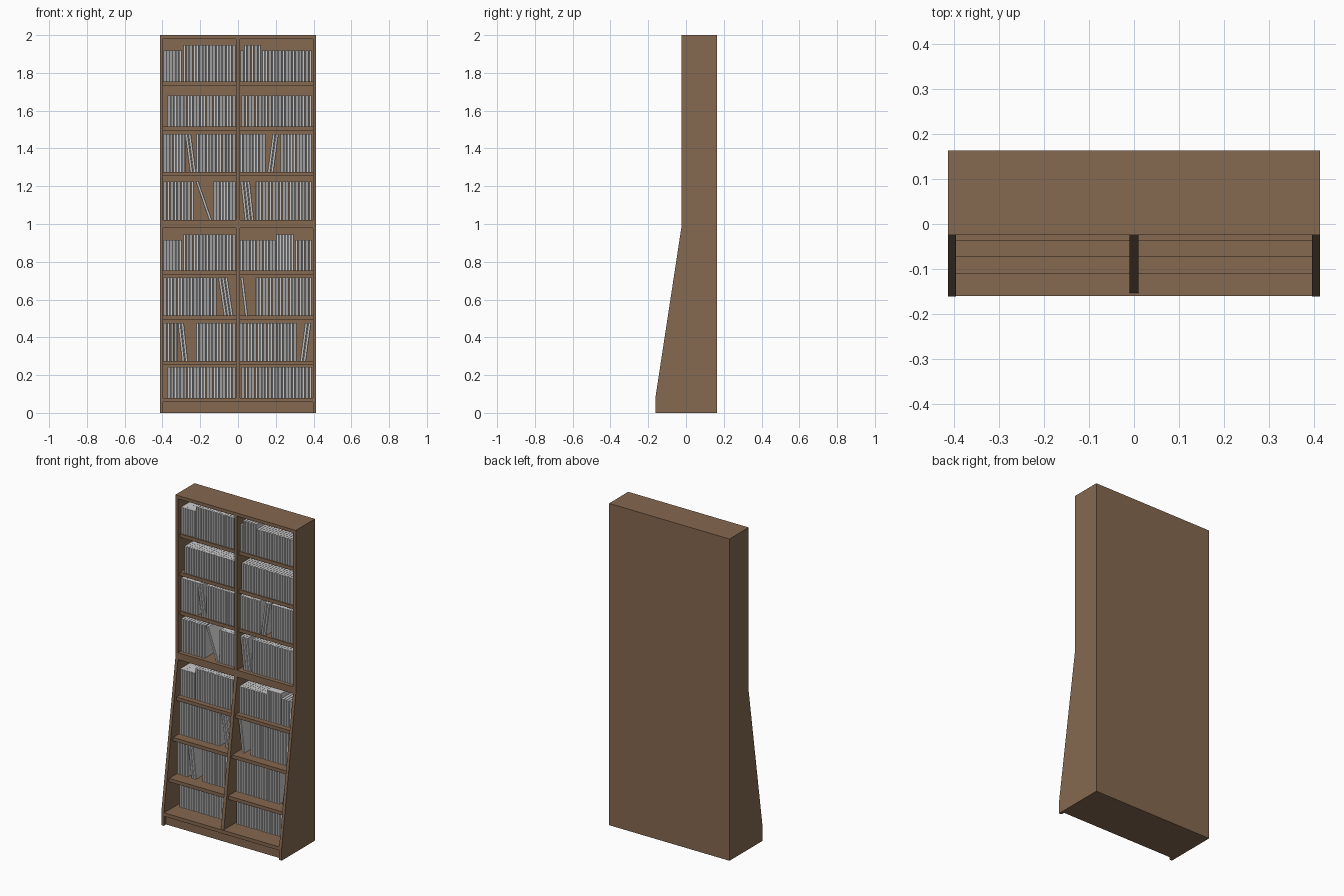
import bpy
import bmesh

cube = bpy.data.objects.get("Cube")
if cube:
    bpy.data.objects.remove(cube, do_unlink=True)


def make_material(name, rgb):
    mat = bpy.data.materials.new(name)
    mat.use_nodes = True
    color = (*rgb, 1)
    mat.diffuse_color = color
    bsdf = next(n for n in mat.node_tree.nodes if n.type == 'BSDF_PRINCIPLED')
    bsdf.inputs["Base Color"].default_value = color
    bsdf.inputs["Roughness"].default_value = 0.7
    return mat


WOOD = make_material("brown wood", (0.235, 0.14, 0.08))
PAPER = make_material("light grey book", (0.6, 0.6, 0.6))


def finish(name, bm, mat):
    bmesh.ops.recalc_face_normals(bm, faces=bm.faces)
    mesh = bpy.data.meshes.new(name)
    bm.to_mesh(mesh)
    bm.free()
    mesh.materials.append(mat)
    obj = bpy.data.objects.new(name, mesh)
    bpy.context.collection.objects.link(obj)
    return obj


def add_prism(bm, lower, upper):
    """Closed solid between two matching rings of points."""
    a = [bm.verts.new(p) for p in lower]
    b = [bm.verts.new(p) for p in upper]
    bm.faces.new(a)
    bm.faces.new(b)
    n = len(a)
    for i in range(n):
        j = (i + 1) % n
        bm.faces.new((a[i], a[j], b[j], b[i]))


def board(name, x0, x1, y0, y1, z0, z1):
    bm = bmesh.new()
    ring = [(x0, y0), (x1, y0), (x1, y1), (x0, y1)]
    add_prism(bm, [(x, y, z0) for x, y in ring], [(x, y, z1) for x, y in ring])
    return finish(name, bm, WOOD)


def upright(name, x0, x1, profile):
    bm = bmesh.new()
    add_prism(bm, [(x0, y, z) for y, z in profile], [(x1, y, z) for y, z in profile])
    return finish(name, bm, WOOD)


HALF, INNER, MID = 0.414, 0.396, 0.01
BACK, FRONT, TOP_FRONT = 0.164, -0.162, -0.024
THICK, BOOK_DEPTH, PITCH = 0.022, 0.13, 0.0174

# Uprights with a sloping lower front
side = [(BACK, 0), (FRONT, 0), (FRONT, 0.08), (TOP_FRONT, 0.985), (TOP_FRONT, 2), (BACK, 2)]
upright("right_side", -HALF, -INNER, side)
upright("left_side", INNER, HALF, side)
upright("divider", -MID, MID, [(0.15, 0.07), (-0.155, 0.07), (-0.022, 0.985),
                               (-0.022, 1.99), (0.15, 1.99)])

# Carcass boards
board("back_panel", -INNER, INNER, 0.15, BACK, 0, 2)
board("top_board", -INNER, INNER, TOP_FRONT, 0.15, 1.98, 2)
board("plinth", -INNER, INNER, -0.14, 0.15, 0, 0.058)

# Shelves: top height, front edge
SHELVES = [(0.08, -0.16), (0.275, -0.11), (0.515, -0.072), (0.753, -0.038),
           (1.022, -0.022), (1.275, -0.005), (1.517, -0.005), (1.755, -0.005)]
for i, (z, y) in enumerate(SHELVES):
    thick = 0.043 if i == 4 else THICK
    board(f"shelf_{i + 1}", -INNER, INNER, y, 0.15, z - thick, z)


def add_book(bm, x, y, z, height, lean=0.0):
    """One book with a softened spine; lean shifts its top sideways."""
    w, c = PITCH / 2 - 0.0006, 0.003
    ring = [(-w, BOOK_DEPTH), (-w, c), (-w + c, 0), (w - c, 0), (w, c), (w, BOOK_DEPTH)]
    add_prism(bm, [(x + px, y + py, z) for px, py in ring],
              [(x + lean + px, y + py, z + height) for px, py in ring])


LOW, HIGH = 0.163, 0.192
L0, L1, R0, R1 = -0.395, -0.013, 0.011, 0.392
TALL = 0.202
# Each row: spine depth, upright runs (start, end, height), leaning groups (foot, shift, count)
ROWS = [
    (-0.045, [(-0.374, L1, LOW), (0.018, R1, LOW)], []),
    (-0.035, [(L0, -0.32, TALL), (-0.223, L1, TALL), (R0, 0.31, TALL)],
     [(-0.281, -0.022, 2), (0.344, 0.027, 2)]),
    (-0.015, [(L0, -0.114, TALL), (0.093, R1, TALL)],
     [(-0.05, -0.03, 3), (0.045, -0.024, 1)]),
    (-0.006, [(L0, -0.297, LOW), (-0.292, L1, HIGH), (R0, 0.2, LOW),
              (0.2, 0.297, HIGH), (0.3, R1, LOW)], []),
    (0.003, [(L0, -0.231, TALL), (-0.13, L1, TALL), (0.093, R1, TALL)],
     [(-0.146, -0.07, 1), (0.06, -0.022, 3)]),
    (0.003, [(L0, -0.279, TALL), (-0.223, L1, TALL), (R0, 0.146, TALL), (0.225, R1, TALL)],
     [(-0.238, -0.027, 2), (0.172, 0.027, 2)]),
    (0.003, [(-0.374, L1, LOW), (0.018, R1, LOW)], []),
    (0.003, [(L0, -0.297, LOW), (-0.292, L1, HIGH), (R0, 0.03, LOW),
             (0.03, 0.122, HIGH), (0.125, R1, LOW)], []),
]

# Books, one object per shelf
for i, ((z, _), (y, runs, leaners)) in enumerate(zip(SHELVES, ROWS)):
    bm = bmesh.new()
    for start, end, height in runs:
        count = max(1, round((end - start) / PITCH))
        step = (end - start) / count
        for k in range(count):
            add_book(bm, start + (k + 0.5) * step, y, z, height)
    for foot, shift, count in leaners:
        for k in range(count):
            add_book(bm, foot + (k - (count - 1) / 2) * PITCH, y, z, TALL, shift)
    finish(f"books_row_{i + 1}", bm, PAPER)
